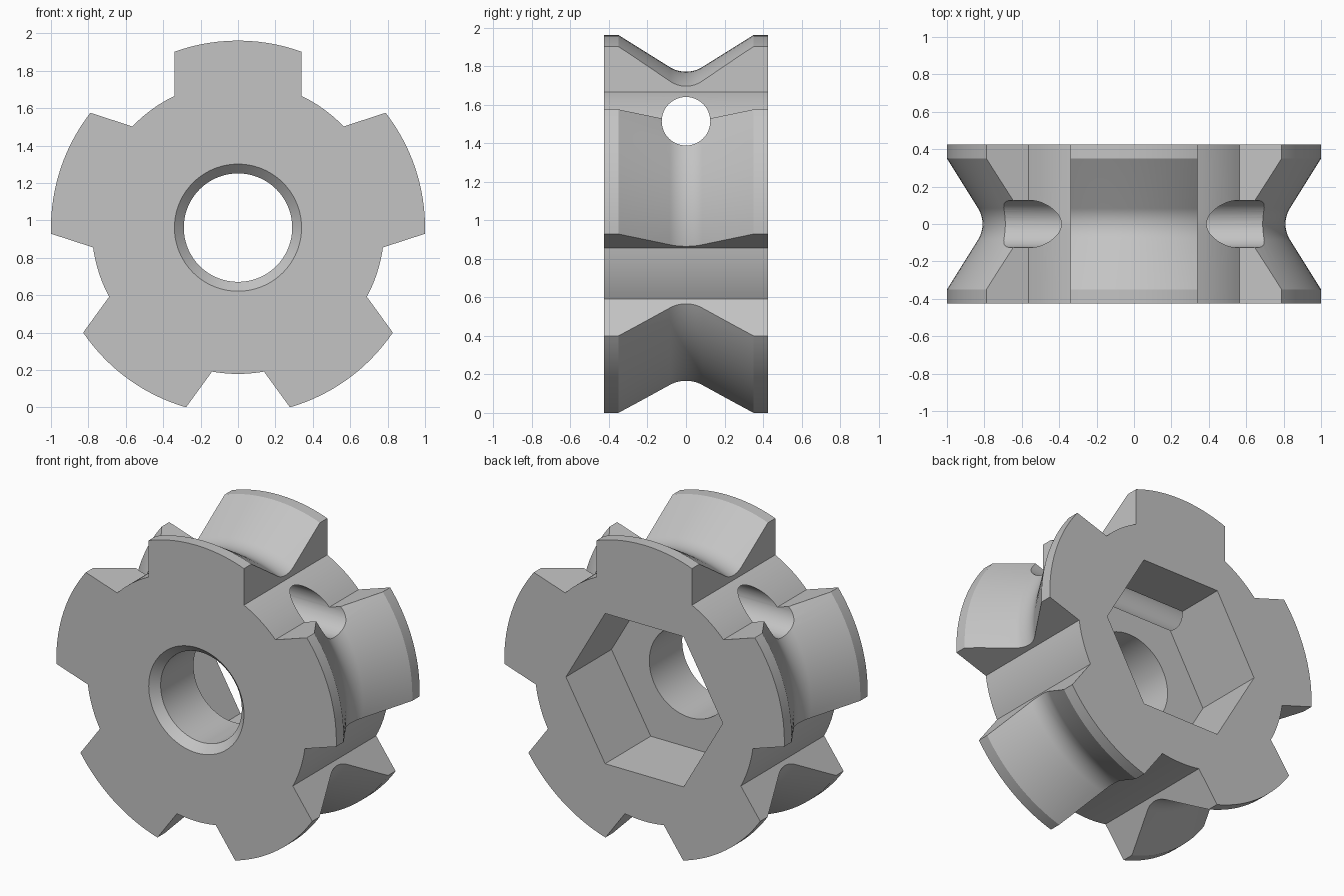
import bpy
import bmesh
from math import radians, sin, cos, tan, asin, pi
from mathutils import Matrix

cube = bpy.data.objects.get("Cube")
if cube:
    bpy.data.objects.remove(cube, do_unlink=True)

CENTRE_Z = 0.961
HALF_DEPTH = 0.425
LOBES = 5
LOBE_HALF_WIDTH = 0.34
ROOT_RADIUS = 0.782

steel = bpy.data.materials.new("plain_grey")
steel.use_nodes = True
GREY = (0.55, 0.55, 0.55, 1)
steel.diffuse_color = GREY
steel.node_tree.nodes["Principled BSDF"].inputs["Base Color"].default_value = GREY


def finish(bm, name):
    """Turn a bmesh into an object with consistent outward normals."""
    bmesh.ops.recalc_face_normals(bm, faces=bm.faces)
    mesh = bpy.data.meshes.new(name)
    bm.to_mesh(mesh)
    bm.free()
    mesh.materials.append(steel)
    obj = bpy.data.objects.new(name, mesh)
    bpy.context.collection.objects.link(obj)
    return obj


def loft(name, rings, matrix):
    """Bridge closed rings of points and cap both ends."""
    bm = bmesh.new()
    loops = [[bm.verts.new(matrix @ Matrix.Translation(p).translation) for p in ring] for ring in rings]
    for a, b in zip(loops, loops[1:]):
        for i in range(len(a)):
            j = (i + 1) % len(a)
            bm.faces.new((a[i], a[j], b[j], b[i]))
    bm.faces.new(loops[0])
    bm.faces.new(loops[-1])
    return finish(bm, name)


def revolve(name, profile, sides, matrix):
    """Spin (radius, y) points around the y axis."""
    turns = [2 * pi * i / sides for i in range(sides)]
    rings = [[(r * cos(t), y, r * sin(t)) for t in turns] for r, y in profile]
    return loft(name, rings, matrix)


def cut(target, tool, operation):
    """Apply one boolean and remove its tool."""
    tool.hide_render = True
    mod = target.modifiers.new("cut", "BOOLEAN")
    mod.operation = operation
    mod.solver = "EXACT"
    mod.object = tool
    bpy.context.view_layer.update()
    graph = bpy.context.evaluated_depsgraph_get()
    mesh = bpy.data.meshes.new_from_object(target.evaluated_get(graph))
    target.modifiers.clear()
    target.data = mesh
    bpy.data.objects.remove(tool, do_unlink=True)


place = Matrix.Translation((0, 0, CENTRE_Z))

# Spool: rim lands with a rounded V groove between them
slope, fillet, groove_radius, land = radians(32), 0.16, 0.81, 0.35
arc = []
for i in range(-8, 9):
    a = slope * i / 8
    arc.append((groove_radius + fillet * (1 - cos(a)), fillet * sin(a)))
profile = [(1, -HALF_DEPTH), (1, -land)] + arc + [(1, land), (1, HALF_DEPTH)]
wheel = revolve("lobed_wheel", profile, 120, place)

# Five-lobed outline that trims the spool down to its root circle between lobes
step = 2 * pi / LOBES
root_angle = asin(LOBE_HALF_WIDTH / ROOT_RADIUS)
outline = []
for k in range(LOBES):
    turn = pi / 2 + k * step
    for side in (-LOBE_HALF_WIDTH, LOBE_HALF_WIDTH):
        outline.append((1.2 * cos(turn) - side * sin(turn),
                        1.2 * sin(turn) + side * cos(turn)))
    for i in range(11):
        a = turn + root_angle + (step - 2 * root_angle) * i / 10
        outline.append((ROOT_RADIUS * cos(a), ROOT_RADIUS * sin(a)))
rings = [[(x, y, z) for x, z in outline] for y in (-0.6, 0.6)]
cut(wheel, loft("lobe_outline", rings, place), "INTERSECT")

# Centre bore with a countersunk front edge
bore, rim, chamfer = 0.29, 0.34, 0.05
front = -HALF_DEPTH
bore_profile = [(rim + chamfer, front - chamfer), (bore, front + chamfer), (bore, 0.6)]
cut(wheel, revolve("bore_cutter", bore_profile, 72, place), "DIFFERENCE")

# Hexagonal pocket in the back
cut(wheel, revolve("hex_pocket_cutter", [(0.56, -0.04), (0.56, 0.6)], 6, place), "DIFFERENCE")

# Round cross hole running sideways above the bore
sideways = Matrix.Translation((0, 0, CENTRE_Z + 0.553)) @ Matrix.Rotation(pi / 2, 4, "Z")
cut(wheel, revolve("cross_hole_cutter", [(0.126, -1.2), (0.126, 1.2)], 48, sideways), "DIFFERENCE")

# Smooth curved walls, keep real edges crisp
bpy.ops.object.select_all(action="DESELECT")
wheel.select_set(True)
bpy.context.view_layer.objects.active = wheel
bpy.ops.object.shade_smooth_by_angle(angle=radians(20))
